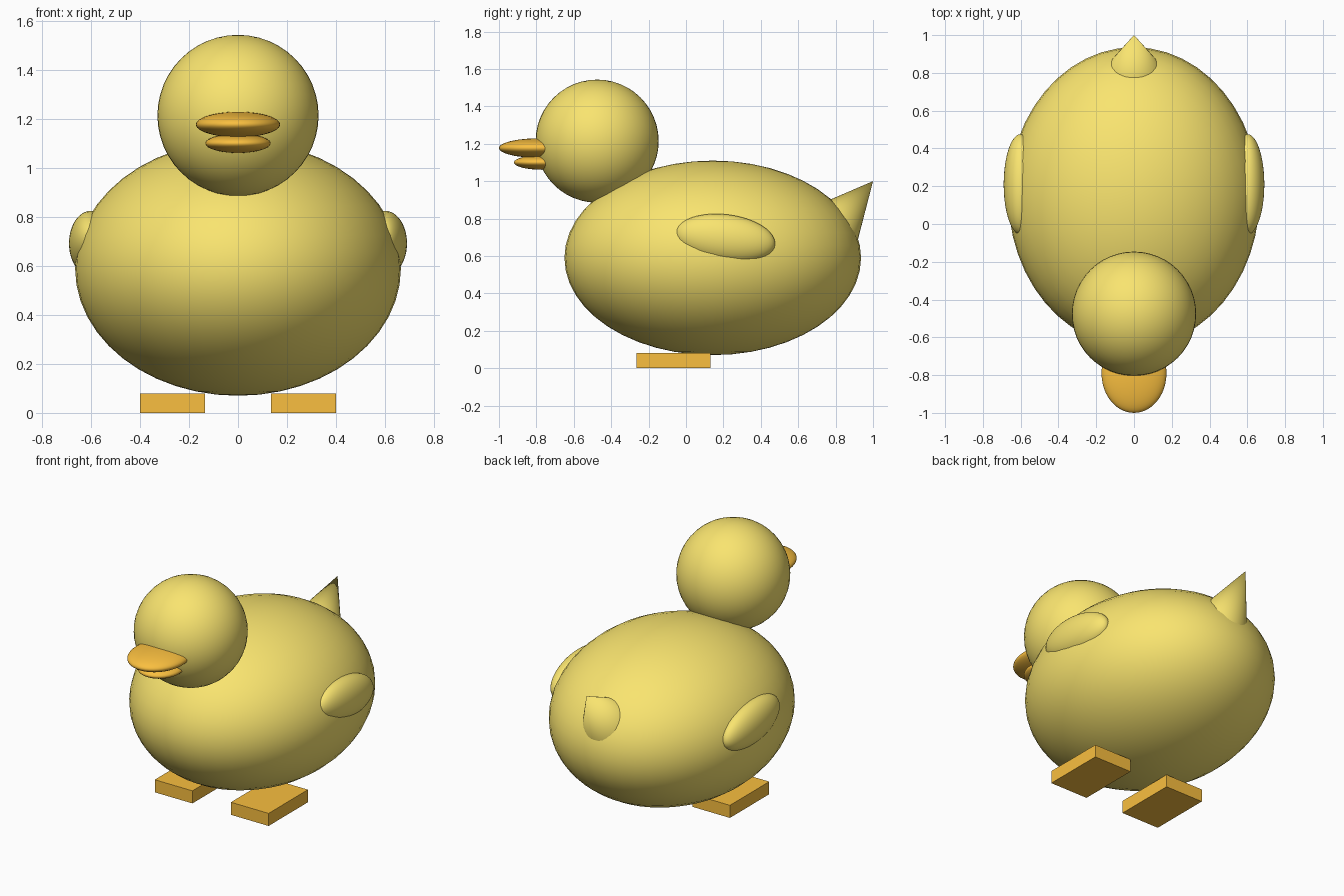
import bpy, math
from mathutils import Vector

if "Cube" in bpy.data.objects:
    bpy.data.objects.remove(bpy.data.objects["Cube"])


def material(name, rgb):
    m = bpy.data.materials.new(name)
    m.diffuse_color = (*rgb, 1)
    m.use_nodes = True
    m.node_tree.nodes["Principled BSDF"].inputs["Base Color"].default_value = m.diffuse_color
    return m


YELLOW = material("yellow", (0.95, 0.78, 0.16))
ORANGE = material("orange", (0.95, 0.52, 0.05))


def finish(name, mat, smooth=True):
    ob = bpy.context.object
    ob.name = name
    ob.data.materials.append(mat)
    bpy.ops.object.transform_apply(location=False, rotation=True, scale=True)
    if smooth:
        bpy.ops.object.shade_smooth_by_angle(angle=math.radians(40))
    return ob


def ellipsoid(name, loc, radii, mat, rot=(0, 0, 0)):
    bpy.ops.mesh.primitive_uv_sphere_add(segments=48, ring_count=24, radius=1, location=loc, rotation=rot)
    bpy.context.object.scale = radii
    return finish(name, mat)


# body and head
ellipsoid("body", (0, 0.143, 0.59), (0.665, 0.793, 0.52), YELLOW)
ellipsoid("head", (0, -0.475, 1.214), (0.329, 0.329, 0.329), YELLOW)

# beak halves
ellipsoid("upper_beak", (0, -0.79, 1.177), (0.172, 0.21, 0.052), ORANGE)
ellipsoid("lower_beak", (0, -0.77, 1.1), (0.133, 0.15, 0.039), ORANGE)

# tail cone, tip pointing up and back
tip, axis, depth = Vector((0, 1.0, 1.0)), Vector((0, 0.651, 0.759)).normalized(), 0.32
bpy.ops.mesh.primitive_cone_add(vertices=32, radius1=depth * 0.49, radius2=0, depth=depth,
                                location=tip - axis * depth / 2,
                                rotation=axis.to_track_quat('Z', 'Y').to_euler())
finish("tail", YELLOW)

# wings and feet on both sides
for side, s in (("left", 1), ("right", -1)):
    ellipsoid(side + "_wing", (s * 0.6, 0.21, 0.692), (0.09, 0.268, 0.13), YELLOW,
              (math.radians(-7), 0, 0))
    bpy.ops.mesh.primitive_cube_add(size=1, location=(s * 0.268, -0.067, 0.04))
    bpy.context.object.scale = (0.265, 0.395, 0.08)
    finish(side + "_foot", ORANGE, smooth=False)
